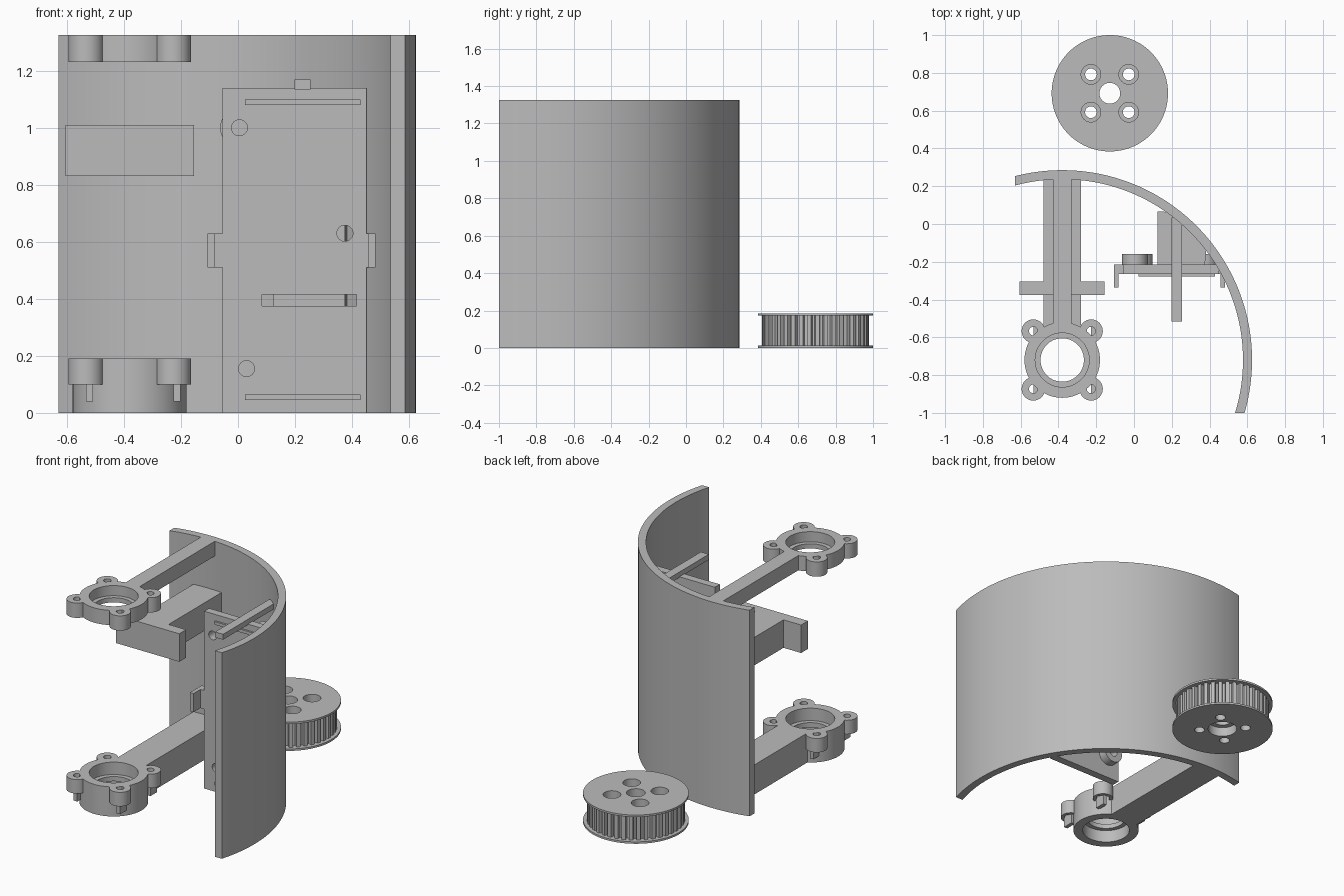
import bpy, bmesh, math
from mathutils import Matrix

if "Cube" in bpy.data.objects:
    bpy.data.objects.remove(bpy.data.objects["Cube"])

grey = bpy.data.materials.new("plain_grey")
grey.diffuse_color = (0.5, 0.5, 0.5, 1)
grey.use_nodes = True
grey.node_tree.nodes["Principled BSDF"].inputs["Base Color"].default_value = grey.diffuse_color

AX, AY = -0.38, -0.72      # shared axis of shell and bearing rings
HEIGHT = 1.325


def finish(name, bm):
    bmesh.ops.recalc_face_normals(bm, faces=bm.faces)
    me = bpy.data.meshes.new(name)
    bm.to_mesh(me)
    bm.free()
    me.materials.append(grey)
    ob = bpy.data.objects.new(name, me)
    bpy.context.collection.objects.link(ob)
    return ob


def prism(name, pts, z0, z1):
    bm = bmesh.new()
    f = bm.faces.new([bm.verts.new((x, y, z0)) for x, y in pts])
    ext = bmesh.ops.extrude_face_region(bm, geom=[f])
    top = [v for v in ext["geom"] if isinstance(v, bmesh.types.BMVert)]
    bmesh.ops.translate(bm, verts=top, vec=(0, 0, z1 - z0))
    return finish(name, bm)


def box(name, x0, x1, y0, y1, z0, z1):
    return prism(name, [(x0, y0), (x1, y0), (x1, y1), (x0, y1)], z0, z1)


def arc(cx, cy, r, a0, a1, n):
    return [(cx + r * math.cos(a0 + (a1 - a0) * i / n),
             cy + r * math.sin(a0 + (a1 - a0) * i / n)) for i in range(n + 1)]


def cyl(name, x, y, r, z0, z1, n=48):
    return prism(name, arc(x, y, r, 0, math.tau, n)[:-1], z0, z1)


def cyl_y(name, x, z, r, y0, y1, n=32):
    ob = cyl(name, 0, 0, r, 0, y1 - y0, n)
    ob.data.transform(Matrix.Translation((x, y1, z)) @ Matrix.Rotation(math.pi / 2, 4, 'X'))
    return ob


def activate(ob):
    bpy.ops.object.select_all(action='DESELECT')
    ob.select_set(True)
    bpy.context.view_layer.objects.active = ob


def cut(ob, cutters):
    activate(ob)
    for c in cutters:
        m = ob.modifiers.new("cut", 'BOOLEAN')
        m.operation, m.solver, m.object = 'DIFFERENCE', 'EXACT', c
        bpy.ops.object.modifier_apply(modifier=m.name)
    for c in cutters:
        bpy.data.objects.remove(c)


# Curved shell, with one end trimmed along x and the other along y
R, r = 1.005, 0.957
outer = arc(AX, AY, R, math.asin(-0.28 / R), math.acos(-0.25 / R), 72)
inner = arc(AX, AY, r, math.asin(-0.28 / r), math.acos(-0.25 / r), 72)
prism("curved_shell", outer + inner[::-1], 0, HEIGHT)


# Bearing brackets: ring, four screw ears and an arm to the shell
def bracket(level, z0, z1, ear_z, half_width, bores):
    ring = cyl(level + "_bearing_ring", AX, AY, 0.2, z0, z1, 64)
    for sx in (-1, 1):
        for sy in (-1, 1):
            x, y = AX + sx * 0.153, AY + sy * 0.153
            ear = cyl(level + "_screw_ear", x, y, 0.062, ear_z, z1, 32)
            cuts = [cyl("hole", x, y, 0.023, z0 - 1, z1 + 1, 24)]
            if level == "lower":
                cuts.append(cyl("nut_pocket", x, y, 0.045, ear_z - 0.05, ear_z + 0.035, 6))
                box("ear_prong", x, x + 0.025, y - 0.035, y + 0.035, 0.04, 0.14)
            cut(ear, cuts)
    cut(ring, [cyl("bore", AX, AY, rad, a, b, 64) for rad, a, b in bores])
    box(level + "_arm", AX - half_width, AX + half_width, -0.56, 0.245, z0, z1)


bracket("lower", 0, 0.19, 0.1, 0.1,
        [(0.115, -1, 1), (0.143, 0.11, 1), (0.143, -1, 0.08)])
bracket("upper", 1.23, HEIGHT, 1.23, 0.05,
        [(0.115, 0, 2), (0.143, 1.26, 2)])

# T-shaped middle support
box("middle_arm", AX - 0.1, AX + 0.1, -0.31, 0.245, 0.83, 1.01)
box("middle_crossbar", -0.605, -0.155, -0.375, -0.305, 0.83, 1.01)

# Mounting plate with a strap slot and screw holes
PY0, PY1 = -0.265, -0.215
screws = [(0.005, 1.0), (0.375, 0.63), (0.03, 0.155)]
plate = box("mounting_plate", -0.055, 0.45, PY0, PY1, 0, 1.14)
cut(plate, [box("strap_slot", 0.085, 0.415, -0.4, -0.1, 0.375, 0.415)]
    + [cyl_y("hole", x, z, 0.028, -0.4, 0) for x, z in screws])
for x, z in screws:
    post = cyl_y("screw_standoff", x, z, 0.068, PY1 - 0.002, -0.16)
    cut(post, [cyl_y("hole", x, z, 0.028, -0.4, 0)])
for z in (0.045, 1.08):
    box("plate_ridge", 0.025, 0.43, -0.277, PY0 + 0.002, z, z + 0.02)

# Side clips and the long top bar
for x0, x1, h0 in ((-0.107, -0.05, -0.107), (0.44, 0.482, 0.457)):
    box("clip_base", x0, x1, PY0, PY1, 0.51, 0.63)
    box("clip_hook", h0, h0 + 0.025, -0.335, PY0 + 0.002, 0.51, 0.63)
box("top_bar", 0.198, 0.255, -0.515, 0.035, 1.135, 1.17)

# Block joining the plate to the shell
prism("plate_support", [(0.125, PY1 - 0.002), (0.375, PY1 - 0.002)]
      + arc(AX, AY, 0.97, math.radians(38), math.radians(54), 8)
      + [(0.125, 0.065)], 0.2, 1.0)

# Toothed pulley with two flanges
PX, PY = -0.128, 0.692
TEETH = 40
teeth = []
for i in range(TEETH):
    for f, rad in ((0.0, 0.286), (0.5, 0.286), (0.6, 0.262), (0.9, 0.262)):
        a = math.tau * (i + f) / TEETH
        teeth.append((PX + rad * math.cos(a), PY + rad * math.sin(a)))
parts = [prism("pulley_teeth", teeth, 0.012, 0.173),
         cyl("pulley_lower_flange", PX, PY, 0.308, 0, 0.0125, 96),
         cyl("pulley_upper_flange", PX, PY, 0.308, 0.1725, 0.185, 96)]
for part in parts:
    holes = [cyl("bore", PX, PY, 0.055, -1, 1),
             cyl("hub_recess", PX, PY, 0.088, -1, 0.06)]
    for sx in (-0.1, 0.1):
        for sy in (-0.1, 0.1):
            holes.append(cyl("hole", PX + sx, PY + sy, 0.031, -1, 1, 32))
            holes.append(cyl("counterbore", PX + sx, PY + sy, 0.052, 0.08, 1, 32))
    cut(part, holes)

# Smooth the round walls, keep edges crisp
for ob in list(bpy.context.scene.objects):
    activate(ob)
    bpy.ops.object.shade_smooth_by_angle(angle=math.radians(25))
